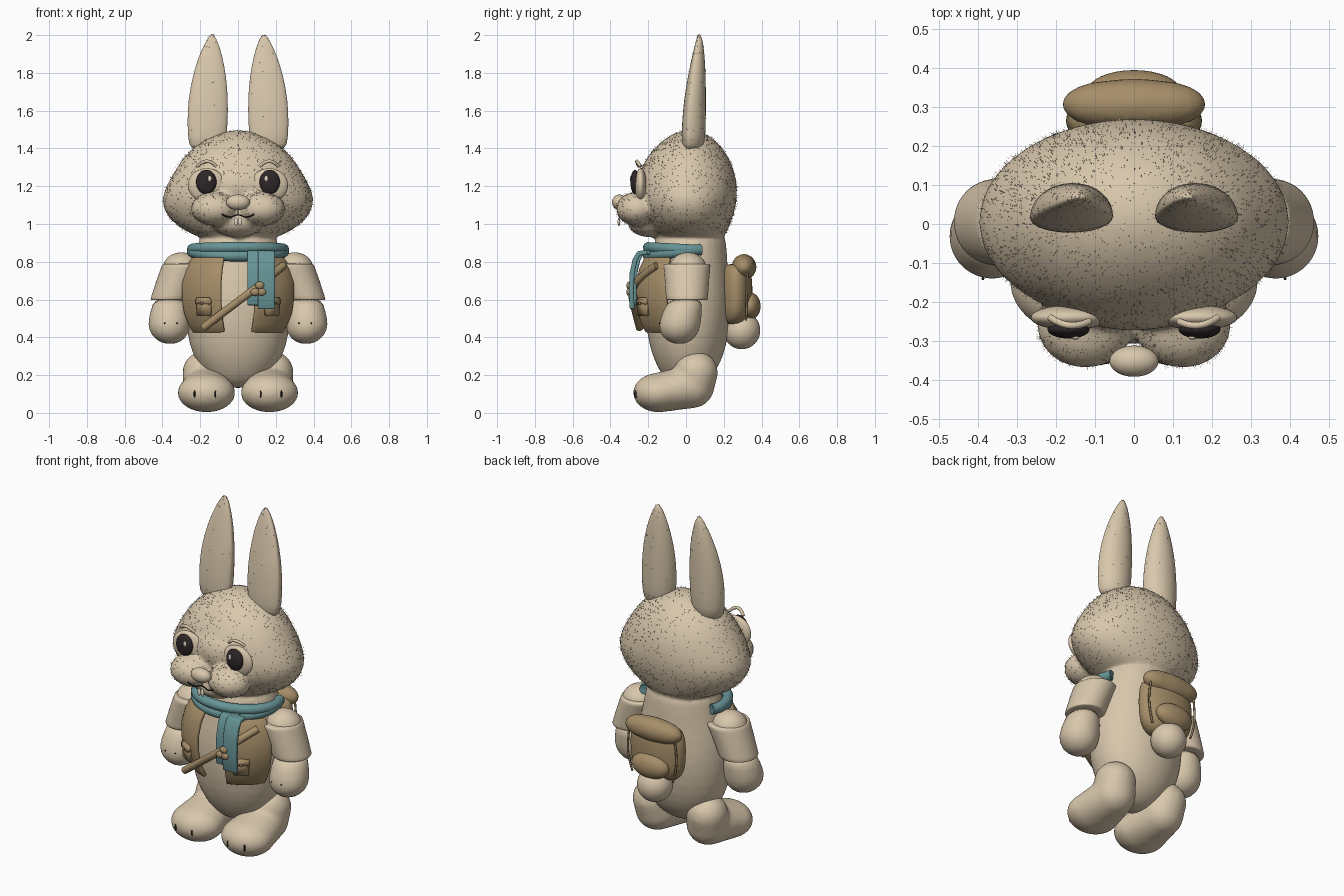
import bpy, bmesh, math, random
from mathutils import Matrix, Vector

random.seed(4)
if "Cube" in bpy.data.objects:
    bpy.data.objects.remove(bpy.data.objects["Cube"])


def material(name, r, g, b):
    m = bpy.data.materials.new(name)
    m.use_nodes = True
    m.diffuse_color = (r, g, b, 1)
    shader = next(n for n in m.node_tree.nodes if n.type == 'BSDF_PRINCIPLED')
    shader.inputs["Base Color"].default_value = (r, g, b, 1)
    shader.inputs["Roughness"].default_value = 0.8
    return m


TAN = material("tan fur", 0.69, 0.57, 0.41)
BROWN = material("brown leather", 0.38, 0.27, 0.14)
CORD = material("dark cord", 0.27, 0.19, 0.1)
TEAL = material("teal wool", 0.135, 0.295, 0.305)
DARK = material("dark eye", 0.028, 0.02, 0.022)
CREAM = material("cream", 0.75, 0.68, 0.56)


def add_ball(bm, loc, radii):
    matrix = Matrix.Translation(loc) @ Matrix.Diagonal((*radii, 1))
    bmesh.ops.create_uvsphere(bm, u_segments=32, v_segments=20, radius=1, matrix=matrix)


def add_loft(bm, rings, side=1, front=1, sides=24):
    """Stack ellipses given as (z, rx, ry, cx, cy); front flattens the -y half."""
    loops = []
    for z, rx, ry, cx, cy in rings:
        loop = []
        for i in range(sides):
            a = math.tau * i / sides
            s = math.sin(a) * (front if math.sin(a) < 0 else 1)
            loop.append(bm.verts.new((side * cx + rx * math.cos(a), cy + ry * s, z)))
        loops.append(loop)
    for low, high in zip(loops, loops[1:]):
        for i in range(sides):
            j = (i + 1) % sides
            bm.faces.new((low[i], low[j], high[j], high[i]))
    bm.faces.new(loops[0][::-1])
    bm.faces.new(loops[-1])


def make(name, bm, mat, subsurf=0, blend=0, thick=0):
    bmesh.ops.recalc_face_normals(bm, faces=bm.faces)
    mesh = bpy.data.meshes.new(name)
    bm.to_mesh(mesh)
    bm.free()
    mesh.materials.append(mat)
    ob = bpy.data.objects.new(name, mesh)
    bpy.context.collection.objects.link(ob)
    mesh.polygons.foreach_set("use_smooth", [True] * len(mesh.polygons))
    if thick:
        mod = ob.modifiers.new("thickness", 'SOLIDIFY')
        mod.thickness, mod.offset = thick, 0
        mod = ob.modifiers.new("soft edge", 'BEVEL')
        mod.width, mod.segments = thick / 4, 2
    if subsurf:
        mod = ob.modifiers.new("round", 'SUBSURF')
        mod.levels = mod.render_levels = subsurf
    if blend:
        mod = ob.modifiers.new("merge", 'REMESH')
        mod.mode, mod.voxel_size, mod.use_smooth_shade = 'VOXEL', 0.012, True
        mod = ob.modifiers.new("blend", 'SMOOTH')
        mod.iterations = blend
    return ob


def balls(name, spots, mat, blend=0):
    bm = bmesh.new()
    for loc, radii in spots:
        add_ball(bm, loc, radii)
    return make(name, bm, mat, blend=blend)


def ball(name, loc, radii, mat):
    return balls(name, [(loc, radii)], mat)


def loft(name, rings, mat, side=1, front=1):
    bm = bmesh.new()
    add_loft(bm, rings, side, front)
    return make(name, bm, mat, subsurf=1)


def tube(name, points, radius, mat):
    curve = bpy.data.curves.new(name, 'CURVE')
    curve.dimensions = '3D'
    curve.bevel_depth, curve.bevel_resolution, curve.use_fill_caps = radius, 3, True
    spline = curve.splines.new('NURBS')
    spline.points.add(len(points) - 1)
    for p, co in zip(spline.points, points):
        p.co = (*co, 1)
    spline.use_endpoint_u, spline.order_u = True, 3
    helper = bpy.data.objects.new(name, curve)
    bm = bmesh.new()
    mesh = bpy.data.meshes.new_from_object(helper)
    bm.from_mesh(mesh)
    bpy.data.objects.remove(helper)
    bpy.data.meshes.remove(mesh)
    return make(name, bm, mat)


def sheet(name, rows, mat, thick):
    bm = bmesh.new()
    grid = [[bm.verts.new(p) for p in row] for row in rows]
    for a, b in zip(grid, grid[1:]):
        for i in range(len(a) - 1):
            bm.faces.new((a[i], a[i + 1], b[i + 1], b[i]))
    ob = make(name, bm, mat, thick=thick)
    bpy.ops.object.select_all(action='DESELECT')
    ob.select_set(True)
    bpy.context.view_layer.objects.active = ob
    bpy.ops.object.shade_smooth_by_angle()


def fur(name, source, count, floor, length):
    """Scatter fine one-triangle hairs over the finished surface."""
    bpy.context.view_layer.update()
    done = source.evaluated_get(bpy.context.evaluated_depsgraph_get())
    spots = [(p.center.copy(), p.normal.copy()) for p in done.to_mesh().polygons
             if p.center.z > floor]
    done.to_mesh_clear()
    bm = bmesh.new()
    for _ in range(count):
        c, n = random.choice(spots)
        jitter = Vector([random.uniform(-1, 1) for _ in range(3)])
        side = n.cross(jitter).normalized()
        c = c + side * random.uniform(-0.008, 0.008)
        tip = c + (n + jitter * 0.08) * length * random.uniform(0.5, 1)
        bm.faces.new([bm.verts.new(v) for v in (c - side * 0.0004, c + side * 0.0004, tip)])
    make(name, bm, TAN)


# Head, muzzle and torso blended into one skin
bm = bmesh.new()
add_loft(bm, [(0.91, 0.17, 0.165, 0, 0.03), (0.96, 0.28, 0.2, 0, 0.02), (1.02, 0.365, 0.233, 0, 0.012),
              (1.1, 0.41, 0.264, 0, 0.005), (1.18, 0.398, 0.27, 0, 0.006), (1.28, 0.337, 0.255, 0, 0.006),
              (1.36, 0.288, 0.215, 0, 0.01), (1.43, 0.21, 0.158, 0, 0.015), (1.48, 0.11, 0.09, 0, 0.02),
              (1.497, 0.02, 0.02, 0, 0.02)])
add_loft(bm, [(0.13, 0.04, 0.04, 0, 0), (0.16, 0.13, 0.1, 0, 0), (0.22, 0.19, 0.15, 0, 0.01),
              (0.3, 0.24, 0.19, 0, 0.01), (0.42, 0.275, 0.22, 0, 0.01), (0.56, 0.28, 0.23, 0, 0.01),
              (0.7, 0.265, 0.22, 0, 0.01), (0.85, 0.22, 0.195, 0, 0.02), (0.98, 0.21, 0.19, 0, 0.03)])
add_ball(bm, (0, -0.19, 1.01), (0.14, 0.12, 0.08))
add_ball(bm, (0, -0.11, 1.2), (0.26, 0.165, 0.15))
for s in (-1, 1):
    add_ball(bm, (s * 0.125, -0.26, 1.08), (0.125, 0.11, 0.09))
body = make("body_and_head", bm, TAN, subsurf=1, blend=6)
fur("head_fur", body, 7000, 0.95, 0.015)

# Nose, mouth, tail
ball("nose", (0, -0.352, 1.115), (0.063, 0.04, 0.041), TAN)
tube("mouth", [(-0.085, -0.358, 1.052), (-0.05, -0.35, 1.028), (0, -0.345, 1.055),
               (0.05, -0.35, 1.028), (0.085, -0.358, 1.052)], 0.004, DARK)
tube("mouth_cleft", [(0, -0.345, 1.085), (0, -0.345, 1.045)], 0.003, DARK)
ball("tail", (0, 0.295, 0.437), (0.1, 0.098, 0.1), TAN)

for s, tag in ((-1, "right"), (1, "left")):
    # Face details
    ball(tag + "_tooth", (s * 0.011, -0.355, 1.012), (0.011, 0.007, 0.022), CREAM)
    ball(tag + "_eye_socket", (s * 0.165, -0.24, 1.205), (0.1, 0.032, 0.09), TAN)
    ball(tag + "_eye", (s * 0.168, -0.27, 1.222), (0.054, 0.024, 0.064), DARK)
    ball(tag + "_eye_glint", (s * 0.15, -0.291, 1.24), (0.01, 0.006, 0.016), CREAM)
    tube(tag + "_brow", [(s * 0.115, -0.25, 1.305), (s * 0.14, -0.262, 1.332),
                         (s * 0.19, -0.258, 1.332), (s * 0.215, -0.24, 1.305)], 0.009, TAN)
    # Ear
    ear = loft(tag + "_ear", [(1.38, 0.088, 0.076, 0.165, 0.012), (1.46, 0.105, 0.093, 0.163, 0.012),
                              (1.6, 0.109, 0.088, 0.16, 0.018), (1.72, 0.1, 0.077, 0.155, 0.029),
                              (1.84, 0.077, 0.058, 0.148, 0.045), (1.93, 0.048, 0.038, 0.142, 0.057),
                              (1.985, 0.022, 0.02, 0.138, 0.066), (2.003, 0.006, 0.006, 0.138, 0.068)],
               TAN, s, front=0.4)
    fur(tag + "_ear_fur", ear, 500, 1.42, 0.006)
    # Arm: shoulder cap, sleeve, hand
    ball(tag + "_shoulder", (s * 0.3, 0.01, 0.76), (0.1, 0.1, 0.09), TAN)
    loft(tag + "_sleeve", [(0.597, 0.09, 0.09, 0.357, 0.005), (0.598, 0.109, 0.112, 0.357, 0.005),
                           (0.607, 0.109, 0.112, 0.354, 0.005), (0.7, 0.114, 0.118, 0.32, 0.005),
                           (0.78, 0.117, 0.126, 0.287, 0.005), (0.789, 0.117, 0.126, 0.284, 0.005),
                           (0.79, 0.09, 0.1, 0.284, 0.005)], TAN, s)
    loft(tag + "_hand", [(0.61, 0.09, 0.09, 0.357, 0), (0.54, 0.101, 0.102, 0.361, -0.018),
                         (0.47, 0.116, 0.114, 0.365, -0.034), (0.41, 0.098, 0.098, 0.362, -0.036),
                         (0.375, 0.055, 0.055, 0.36, -0.036), (0.366, 0.02, 0.02, 0.36, -0.036)], TAN, s)
    # Leg and foot blended from balls swept along toe, heel and thigh
    keys = [(Vector((s * 0.167, -0.145, 0.107)), Vector((0.153, 0.135, 0.104))),
            (Vector((s * 0.17, 0.03, 0.14)), Vector((0.12, 0.12, 0.115))),
            (Vector((s * 0.18, 0.053, 0.215)), Vector((0.114, 0.116, 0.112)))]
    balls(tag + "_leg", [(a.lerp(b, i / 6), p.lerp(q, i / 6)) for (a, p), (b, q) in zip(keys, keys[1:])
                         for i in range(7)], TAN, blend=10)
    # Claws
    for i, x in enumerate((0.12, 0.23)):
        ball(f"{tag}_toe_claw_{i}", (s * x, -0.265, 0.1), (0.005, 0.011, 0.02), DARK)
        ball(f"{tag}_finger_claw_{i}", (s * (x * 0.6 + 0.25), -0.14, 0.475), (0.004,) * 3, DARK)

    # Vest panel wrapped around the chest
    rows = []
    for z, k in ((0.43, 0.8), (0.47, 0.88), (0.53, 0.96), (0.6, 1), (0.68, 1), (0.76, 0.93), (0.82, 0.82)):
        angles = [0.29 + 0.9 * i / 10 for i in range(11)]
        rows.append([(s * 0.312 * k * math.sin(a), -0.268 * k * math.cos(a), z) for a in angles])
    sheet(tag + "_vest_panel", rows, BROWN, 0.022)
    # Vest pocket with flap and button
    turn = Matrix.Translation((s * 0.18, -0.226, 0.56)) @ Matrix.Rotation(s * 0.56, 4, 'Z')
    for part, h, w, d, lift in (("pocket", 0.095, 0.085, 0.03, 0), ("pocket_flap", 0.04, 0.09, 0.042, 0.03)):
        bm = bmesh.new()
        bmesh.ops.create_cube(bm, size=1, matrix=turn @ Matrix.Translation((0, 0, lift)) @ Matrix.Diagonal((w, d, h, 1)))
        bmesh.ops.bevel(bm, geom=bm.edges[:], offset=0.006, segments=2, affect='EDGES')
        make(f"{tag}_{part}", bm, BROWN)
    ball(tag + "_button", turn @ Vector((0, -0.022, 0.02)), (0.008,) * 3, CORD)
    # Backpack side cord
    tube(tag + "_pack_cord", [(s * 0.15, 0.325, 0.76), (s * 0.165, 0.322, 0.66),
                              (s * 0.158, 0.322, 0.56), (s * 0.135, 0.318, 0.49)], 0.006, CORD)

# Scarf: two open wraps rising toward the back, and two hanging ends
for i, (low, rise) in enumerate(((0.831, 0.025), (0.876, -0.01))):
    arc = [math.pi - 0.4 + (math.pi + 0.8) * k / 24 for k in range(25)]
    tube(f"scarf_wrap_{i}", [(0.243 * math.cos(t), 0.2 * math.sin(t), low + rise * (1 + math.sin(t)))
                             for t in arc], 0.029, TEAL)
for i, (x, w, out, end) in enumerate(((0.05, 0.1, 0, 0.57), (0.105, 0.09, 0.015, 0.55))):
    path = [(-0.19, 0.85), (-0.235, 0.845), (-0.255, 0.81), (-0.27, 0.74), (-0.275, 0.65), (-0.27, end)]
    sheet(f"scarf_end_{i}", [[(x + w * k / 3, y - out, z) for k in range(4)] for y, z in path], TEAL, 0.026)

# Chest strap with knot
tube("chest_strap", [(-0.185, -0.245, 0.45), (-0.06, -0.27, 0.545), (0.08, -0.293, 0.65),
                     (0.18, -0.23, 0.73), (0.24, -0.155, 0.78)], 0.021, BROWN)
for i, (x, z) in enumerate(((0.09, 0.64), (0.115, 0.675), (0.125, 0.64))):
    ball(f"strap_knot_{i}", (x, -0.302, z), (0.024, 0.014, 0.02), BROWN)

# Backpack: boxy bag, bedroll and rear pocket
loft("backpack_body", [(0.465, 0.07, 0.04, 0, 0.25), (0.48, 0.125, 0.065, 0, 0.255), (0.53, 0.165, 0.083, 0, 0.262),
                       (0.6, 0.176, 0.088, 0, 0.265), (0.7, 0.178, 0.088, 0, 0.265), (0.77, 0.165, 0.075, 0, 0.265),
                       (0.79, 0.12, 0.05, 0, 0.265)], BROWN)
balls("backpack_roll", [((x, 0.307, 0.772), (0.186 - abs(x), 0.066 - abs(x) / 12, 0.069 - abs(x) / 12))
                        for x in (-0.06, -0.03, 0, 0.03, 0.06)], BROWN, blend=4)
ball("backpack_pocket", (0, 0.34, 0.565), (0.12, 0.055, 0.072), BROWN)
